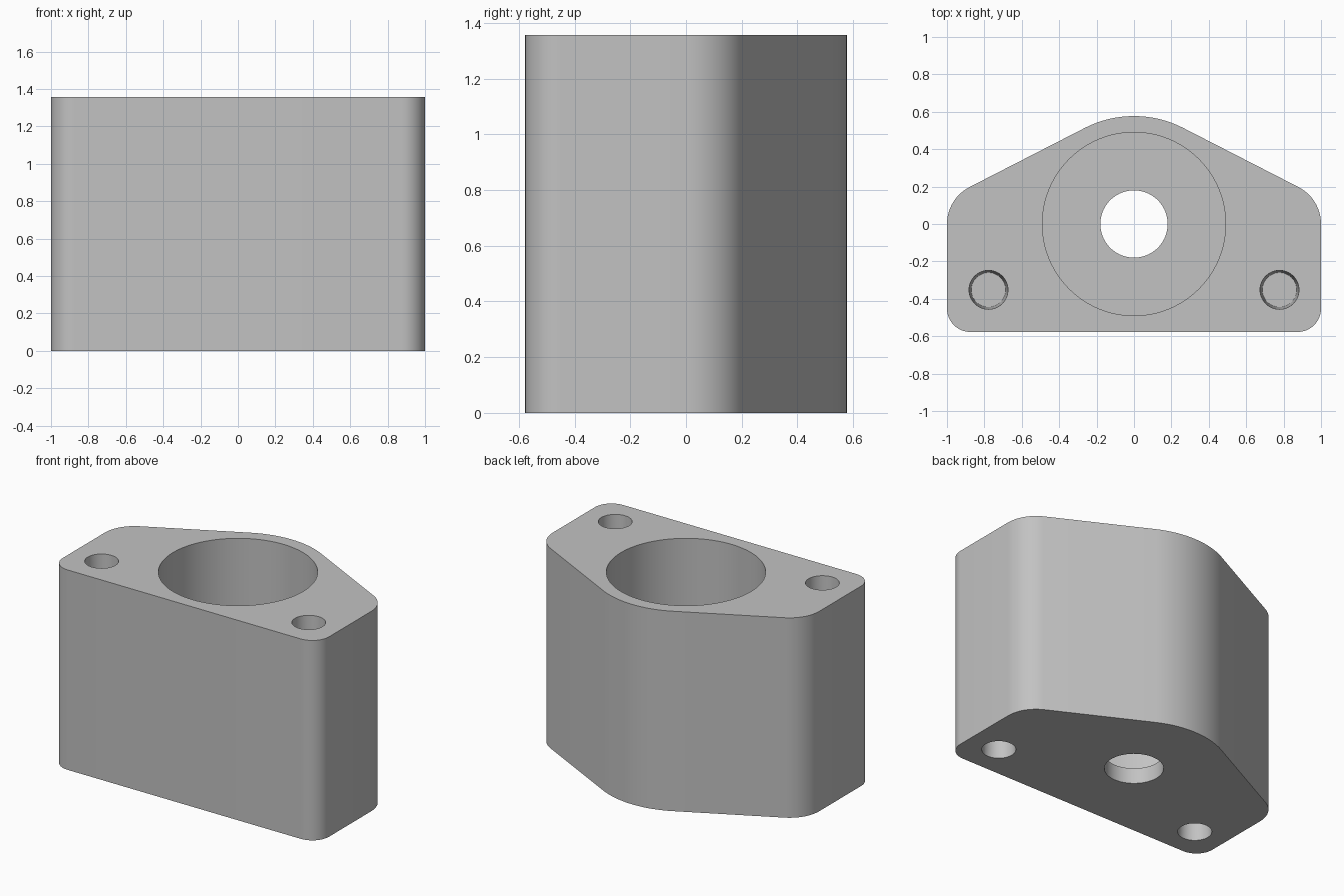
import bpy
import bmesh
from math import cos, sin, pi, radians

HEIGHT = 1.357
BOSS_R = 0.577      # rounded back, concentric with the bore
SHOULDER_R = 0.222  # side shoulders
CORNER_R = 0.125    # front corners
TANGENT = radians(62.7)  # direction of the sloping flanks' normal

cube = bpy.data.objects.get("Cube")
if cube:
    bpy.data.objects.remove(cube, do_unlink=True)

grey = bpy.data.materials.new("plain grey")
grey.use_nodes = True
colour = (0.54, 0.54, 0.54, 1)
grey.diffuse_color = colour
grey.node_tree.nodes["Principled BSDF"].inputs["Base Color"].default_value = colour


def make_object(name, bm):
    bmesh.ops.recalc_face_normals(bm, faces=bm.faces[:])
    mesh = bpy.data.meshes.new(name)
    bm.to_mesh(mesh)
    bm.free()
    mesh.materials.append(grey)
    obj = bpy.data.objects.new(name, mesh)
    bpy.context.collection.objects.link(obj)
    return obj


def arc(cx, cy, r, start, end, steps):
    angles = [start + (end - start) * i / steps for i in range(steps + 1)]
    return [(cx + r * cos(a), cy + r * sin(a)) for a in angles]


def lathe(name, x, y, profile, sides):
    """Closed solid of revolution from (radius, height) pairs."""
    bm = bmesh.new()
    rings = [[bm.verts.new((x + r * cos(2 * pi * i / sides),
                            y + r * sin(2 * pi * i / sides), z))
              for i in range(sides)] for r, z in profile]
    for low, high in zip(rings, rings[1:]):
        for i in range(sides):
            j = (i + 1) % sides
            bm.faces.new((low[i], low[j], high[j], high[i]))
    bm.faces.new(rings[0])
    bm.faces.new(rings[-1])
    return make_object(name, bm)


# Body: half outline from front corner to back, mirrored, then extruded
half = arc(1 - CORNER_R, -BOSS_R + CORNER_R, CORNER_R, -pi / 2, 0, 12)
half += arc(1 - SHOULDER_R, 0, SHOULDER_R, 0, TANGENT, 14)
half += arc(0, 0, BOSS_R, TANGENT, pi / 2, 12)
outline = half + [(-x, y) for x, y in reversed(half[:-1])]

bm = bmesh.new()
base = bm.faces.new([bm.verts.new((x, y, 0)) for x, y in outline])
top = bmesh.ops.extrude_face_region(bm, geom=[base])["geom"]
bmesh.ops.translate(bm, vec=(0, 0, HEIGHT),
                    verts=[v for v in top if isinstance(v, bmesh.types.BMVert)])
body = make_object("housing_body", bm)

# Cutters: stepped centre bore, and tapered blind screw holes at both ends
FLOOR, OVER, DEPTH = 0.105, 0.05, 0.36
cutters = [lathe("bore_cutter", 0, 0,
                 [(0.18, -OVER), (0.18, FLOOR), (0.49, FLOOR), (0.49, HEIGHT + OVER)], 96)]
for side, x in (("left", 0.778), ("right", -0.778)):
    for end, z, inward in (("lower", 0, 1), ("upper", HEIGHT, -1)):
        profile = [(0.104, z - inward * OVER), (0.104, z), (0.092, z + inward * DEPTH)]
        cutters.append(lathe(f"{side}_{end}_screw_cutter", x, -0.352, profile, 48))

bpy.ops.object.select_all(action='DESELECT')
body.select_set(True)
bpy.context.view_layer.objects.active = body
for cutter in cutters:
    cutter.hide_render = True
    cut = body.modifiers.new(cutter.name, 'BOOLEAN')
    cut.operation = 'DIFFERENCE'
    cut.solver = 'EXACT'
    cut.object = cutter
    bpy.ops.object.modifier_apply(modifier=cut.name)
    bpy.data.objects.remove(cutter, do_unlink=True)

bpy.ops.object.shade_smooth_by_angle(angle=radians(30))
